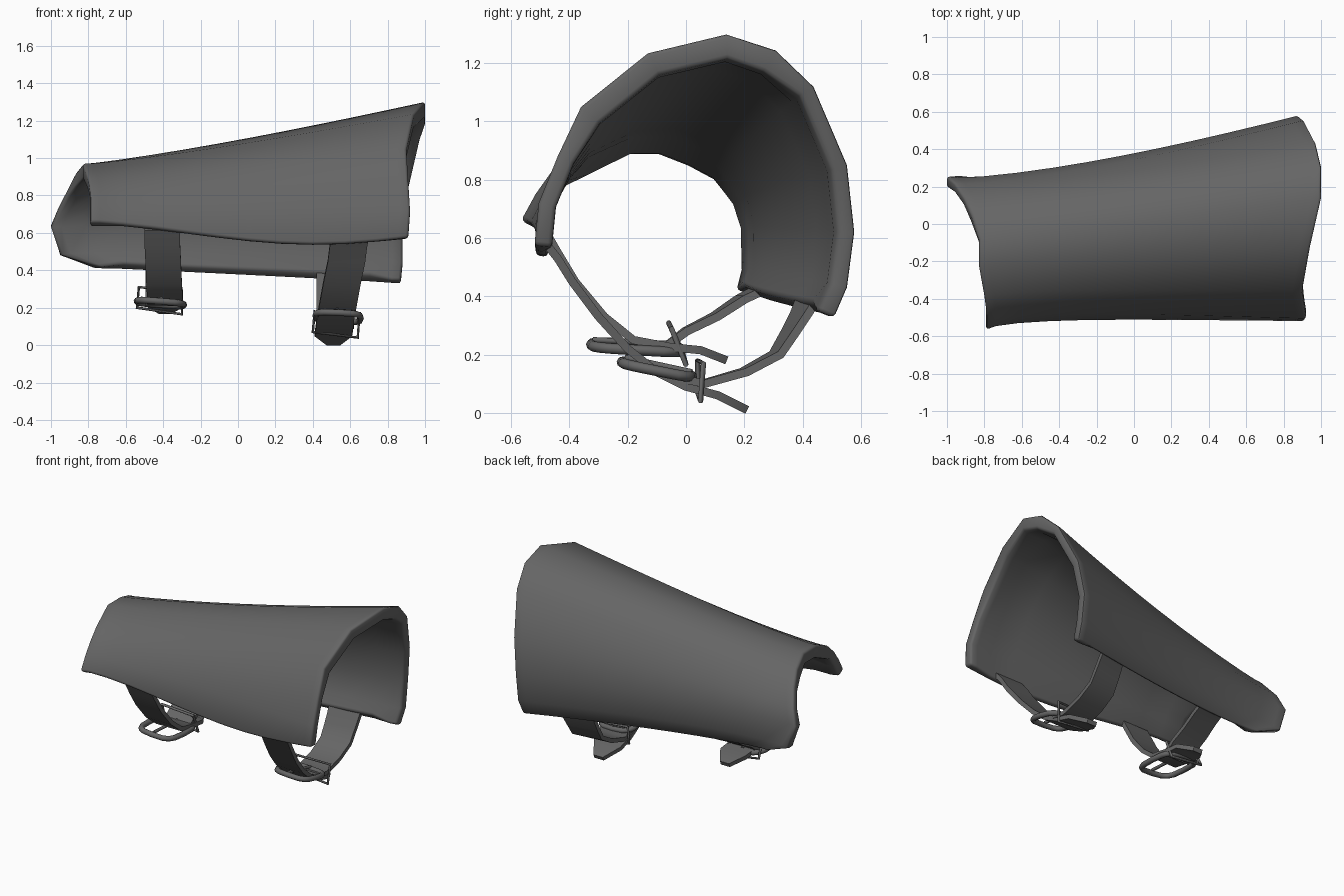
import bpy
import bmesh
import math
from mathutils import Vector

cube = bpy.data.objects.get("Cube")
if cube:
    bpy.data.objects.remove(cube, do_unlink=True)

# One dark grey for the whole piece
grey = bpy.data.materials.new("dark_grey")
grey.use_nodes = True
colour = (0.13, 0.13, 0.13, 1)
grey.diffuse_color = colour
for node in grey.node_tree.nodes:
    if node.type == "BSDF_PRINCIPLED":
        node.inputs["Base Color"].default_value = colour
        node.inputs["Roughness"].default_value = 0.7


def link(name, data):
    obj = bpy.data.objects.new(name, data)
    bpy.context.scene.collection.objects.link(obj)
    data.materials.append(grey)
    return obj


def finish(obj, angle):
    """Apply modifiers, turn curves into meshes and smooth the shading."""
    bpy.ops.object.select_all(action="DESELECT")
    bpy.context.view_layer.objects.active = obj
    obj.select_set(True)
    bpy.ops.object.convert(target="MESH")
    bpy.ops.object.shade_smooth_by_angle(angle=math.radians(angle))


def loft(name, sections):
    """Join closed cross-sections made of an outer and a matching inner line."""
    bm = bmesh.new()
    rings = [[bm.verts.new(p) for p in outer + inner[::-1]] for outer, inner in sections]
    n = len(rings[0])
    for low, high in zip(rings, rings[1:]):
        for i in range(n):
            j = (i + 1) % n
            bm.faces.new((low[i], high[i], high[j], low[j]))
    for ring in (rings[0], rings[-1]):
        for i in range(n // 2 - 1):
            bm.faces.new((ring[i], ring[i + 1], ring[n - 2 - i], ring[n - 1 - i]))
    bmesh.ops.recalc_face_normals(bm, faces=bm.faces)
    mesh = bpy.data.meshes.new(name)
    bm.to_mesh(mesh)
    bm.free()
    return link(name, mesh)


def tube(name, points, radius, cyclic=True):
    """Bent metal wire through the points."""
    curve = bpy.data.curves.new(name, "CURVE")
    curve.dimensions = "3D"
    curve.bevel_depth = radius
    curve.bevel_resolution = 2
    curve.use_fill_caps = True
    spline = curve.splines.new("POLY")
    spline.points.add(len(points) - 1)
    for point, co in zip(spline.points, points):
        point.co = (*co, 1)
    spline.use_cyclic_u = cyclic
    finish(link(name, curve), 50)


def inward(points, i):
    """Direction across the section, towards the arm."""
    d = points[min(i + 1, len(points) - 1)] - points[max(i - 1, 0)]
    return Vector((0, d.z, -d.y)).normalized()


def strap(name, path, width, yaw=0, tip=False):
    """Leather band along a path, turned by yaw where it leaves the shell."""
    path = [Vector(p) for p in path]
    sections = []
    for i, p in enumerate(path):
        half = width / 2
        if tip and i == len(path) - 1:
            half *= 0.35
        side = Vector((half, half * yaw * (1 - i / (len(path) - 1)), 0))
        depth = inward(path, i) * 0.014
        sections.append(([p - side - depth, p + side - depth],
                         [p - side + depth, p + side + depth]))
    finish(loft(name, sections), 50)


def buckle_loop(name, centre, half_x, half_y, slope, tilt):
    """Rounded loop lying in a sloping plane."""
    points = []
    for i in range(16):
        a = math.tau * i / 16
        c, s = math.cos(a), math.sin(a)
        dx = half_x * math.copysign(abs(c) ** 0.55, c)
        dy = half_y * math.copysign(abs(s) ** 0.55, s)
        points.append(Vector(centre) + Vector((dx, dy, dy * slope + dx * tilt)))
    tube(name, points, 0.018)


# Shell: outer cross-sections at the narrow and the wide end
narrow = [(-.79, -.57, .66), (-.79, -.52, .75), (-.79, -.47, .82), (-.8, -.39, .89),
          (-.83, -.22, .97), (-.83, -.08, .97), (-.87, .05, .92), (-.91, .14, .84),
          (-.96, .22, .74), (-1, .255, .64), (-.95, .26, .48), (-.77, .24, .41)]
wide = [(.91, -.52, .575), (.92, -.505, .72), (.91, -.44, .88), (.9, -.36, 1.05),
        (.94, -.13, 1.235), (1, .14, 1.3), (1, .31, 1.245), (.97, .44, 1.12),
        (.91, .555, .85), (.88, .58, .62), (.88, .555, .43), (.87, .51, .325)]
axis_y, axis_z = -0.02, 0.75
last = len(narrow) - 1
sections = []
for t in [0, .03, .1, .2, .3, .4, .5, .6, .7, .8, .9, .97, 1]:
    waist = math.sin(math.pi * t ** 0.55)
    droop = math.sin(math.pi * t ** 1.4)
    # Thick rims at both ends, thinner wall between them
    rim = max(0, 1 - max(0, min(t, 1 - t) - 0.03) / 0.07)
    outer = []
    for i, (a, b) in enumerate(zip(narrow, wide)):
        p = Vector(a).lerp(Vector(b), t)
        # Waist nearer the narrow end, deeper at the back than the front
        squeeze = 0.14 if p.y > axis_y else 0.07
        p.y = axis_y + (p.y - axis_y) * (1 - squeeze * waist)
        p.z = axis_z + (p.z - axis_z) * (1 - 0.07 * waist)
        # Long edges hang a little lower between the ends
        if i == 0:
            p.z -= 0.07 * droop
        elif i == last:
            p.z -= 0.025 * waist
        outer.append(p)
    inner = []
    for i, p in enumerate(outer):
        crown = 0.085 if 3 <= i <= 6 else 0.06
        q = p + inward(outer, i) * (0.042 + (crown - 0.042) * rim)
        if i == last:
            q.z += 0.03 * (1 - rim)
        inner.append(q)
    sections.append((outer, inner))
shell = loft("shell", sections)
edge = shell.modifiers.new("rounded_edges", "BEVEL")
edge.width = 0.014
edge.segments = 2
edge.limit_method = "ANGLE"
edge.angle_limit = math.radians(60)
finish(shell, 55)

# Straps at the narrow end
strap("narrow_front_strap",
      [(-.405, -.48, .62), (-.405, -.44, .55), (-.4, -.38, .45), (-.395, -.28, .33),
       (-.39, -.18, .25), (-.39, -.05, .225), (-.39, .05, .215), (-.39, .14, .18)],
      0.19, tip=True)
strap("narrow_back_strap",
      [(-.4, .25, .42), (-.4, .19, .39), (-.4, .1, .33), (-.4, 0, .28), (-.4, -.08, .22)],
      0.19, yaw=0.2)

# Straps at the wide end
strap("wide_front_strap",
      [(.6, -.48, .58), (.59, -.44, .53), (.58, -.39, .45), (.555, -.3, .33),
       (.535, -.2, .22), (.52, -.1, .14), (.515, 0, .09), (.51, .11, .06), (.51, .21, .01)],
      0.2, tip=True)
strap("wide_back_strap",
      [(.52, .415, .38), (.52, .395, .34), (.52, .36, .28), (.52, .31, .2),
       (.52, .2, .14), (.52, .06, .1), (.52, -.03, .12)],
      0.2, yaw=0.3)

# Buckles: rounded loop, thin keeper frame and prong
buckle_loop("narrow_buckle_loop", (-.415, -.17, .225), 0.125, 0.155, -0.06, -0.08)
tube("narrow_buckle_keeper",
     [(-.53, -.06, .31), (-.3, -.05, .29), (-.3, 0, .165), (-.54, -.01, .2)], 0.009)
tube("narrow_buckle_prong", [(-.41, -.02, .235), (-.41, -.32, .25)], 0.01, False)
buckle_loop("wide_buckle_loop", (.535, -.1, .15), 0.12, 0.12, -0.2, -0.05)
tube("wide_buckle_keeper",
     [(.41, .04, .18), (.65, .06, .17), (.64, .05, .04), (.4, .04, .07)], 0.009)
tube("wide_buckle_prong", [(.53, .02, .14), (.53, -.21, .19)], 0.01, False)
